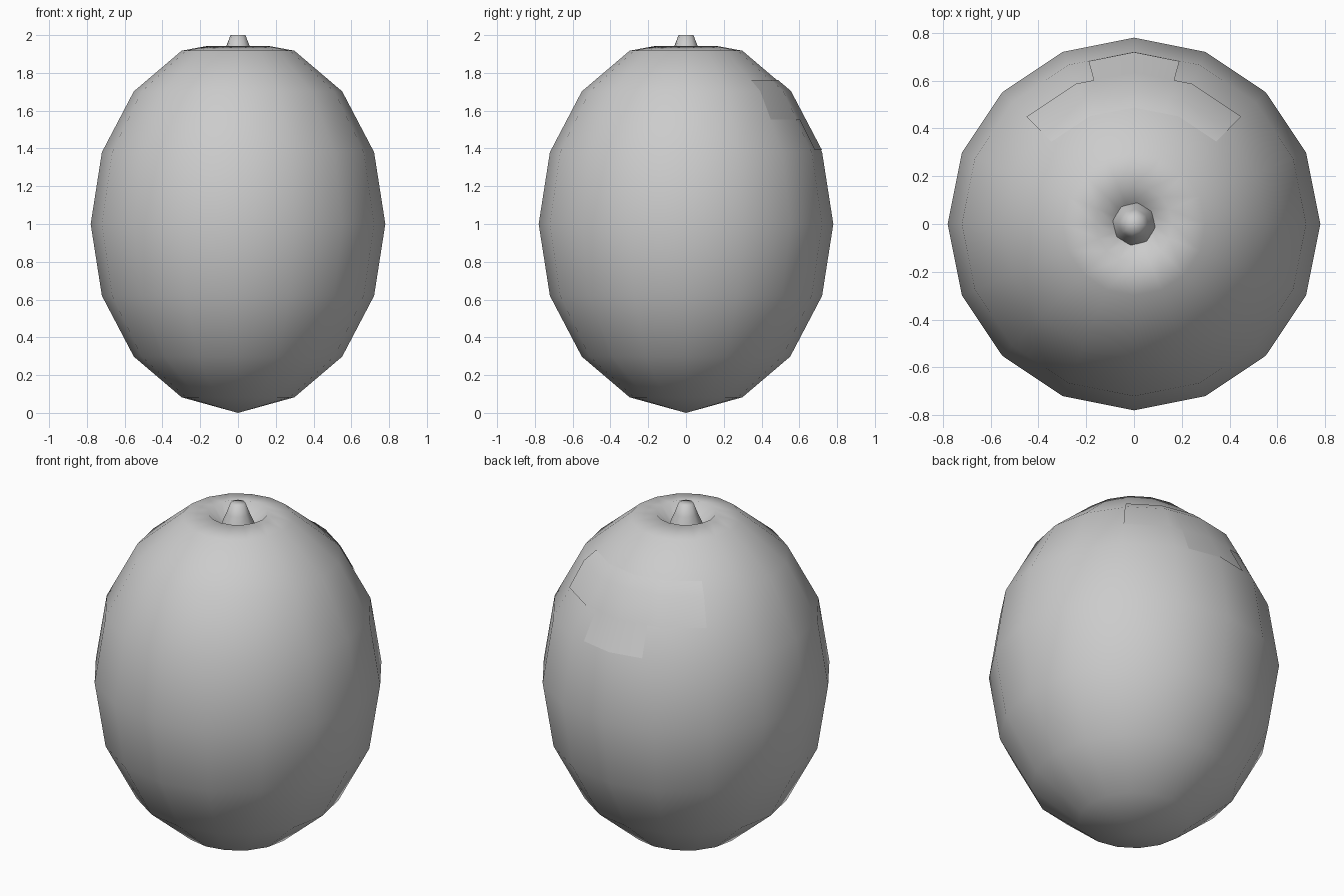
import bpy
import bmesh
from math import sin, cos, pi, radians

cube = bpy.data.objects.get("Cube")
if cube:
    bpy.data.objects.remove(cube)

grey = bpy.data.materials.new("plain grey")
grey.use_nodes = True
colour = (0.6, 0.6, 0.6, 1)
grey.diffuse_color = colour
grey.node_tree.nodes["Principled BSDF"].inputs["Base Color"].default_value = colour

SIDES, RADIUS, HALF = 16, 0.78, 1.0


def finish(name, bm):
    mesh = bpy.data.meshes.new(name)
    bm.to_mesh(mesh)
    bm.free()
    mesh.materials.append(grey)
    mesh.shade_smooth()
    obj = bpy.data.objects.new(name, mesh)
    bpy.context.collection.objects.link(obj)
    return obj


def lathe(name, profile, sides, turn=0.0):
    """Revolve (radius, height) points; a zero radius closes to a pole."""
    bm = bmesh.new()
    rings = []
    for r, z in profile:
        if r == 0:
            rings.append([bm.verts.new((0, 0, z))] * sides)
        else:
            angles = [turn + 2 * pi * i / sides for i in range(sides)]
            rings.append([bm.verts.new((r * cos(a), r * sin(a), z)) for a in angles])
    for low, high in zip(rings, rings[1:]):
        for i in range(sides):
            j = (i + 1) % sides
            corners = [low[i], low[j], high[j], high[i]]
            bm.faces.new(list(dict.fromkeys(corners)))
    return finish(name, bm)


# Fruit body: stretched low-poly ball with a dimple sunk into its top
steps = [pi * k / 8 for k in range(8)]
ball = [(RADIUS * sin(t), HALF - 0.993 * HALF * cos(t)) for t in steps]
ball[0] = (0, 0)
dimple = [(0.16, 1.943), (0.09, 1.87), (0, 1.83)]
lathe("fruit_body", ball + dimple, SIDES)

# Stem: tapered stub standing in the dimple
lathe("stem", [(0.095, 1.85), (0.085, 1.89), (0.062, 1.943), (0.04, 2.0), (0, 2.0)],
      8, radians(-9))


# Patch: thin T-shaped label hugging the upper back of the body
def on_body(degrees, z, lift=0.004):
    """Point on the faceted body, with the angle measured from the back."""
    for (r0, z0), (r1, z1) in zip(ball, ball[1:]):
        if z0 <= z <= z1:
            r = r0 + (r1 - r0) * (z - z0) / (z1 - z0)
    half = 180 / SIDES
    off = abs(degrees) % (2 * half) - half
    r = r * cos(radians(half)) / cos(radians(off)) + lift
    a = radians(degrees)
    return (r * sin(a), r * cos(a), z + lift / 2)


def patch_grid(bm, angles, heights):
    rows = [[bm.verts.new(on_body(a, z)) for a in angles] for z in heights]
    for low, high in zip(rows, rows[1:]):
        for i in range(len(angles) - 1):
            bm.faces.new((low[i + 1], low[i], high[i], high[i + 1]))


bm = bmesh.new()
seam = ball[6][1]
patch_grid(bm, [-45, -22.5, -15.6, 0, 15.6, 22.5, 45], [1.55, seam, 1.76])
patch_grid(bm, [-15.6, 0, 15.6], [1.39, 1.55])
bmesh.ops.remove_doubles(bm, verts=bm.verts, dist=0.001)
finish("back_patch", bm)
